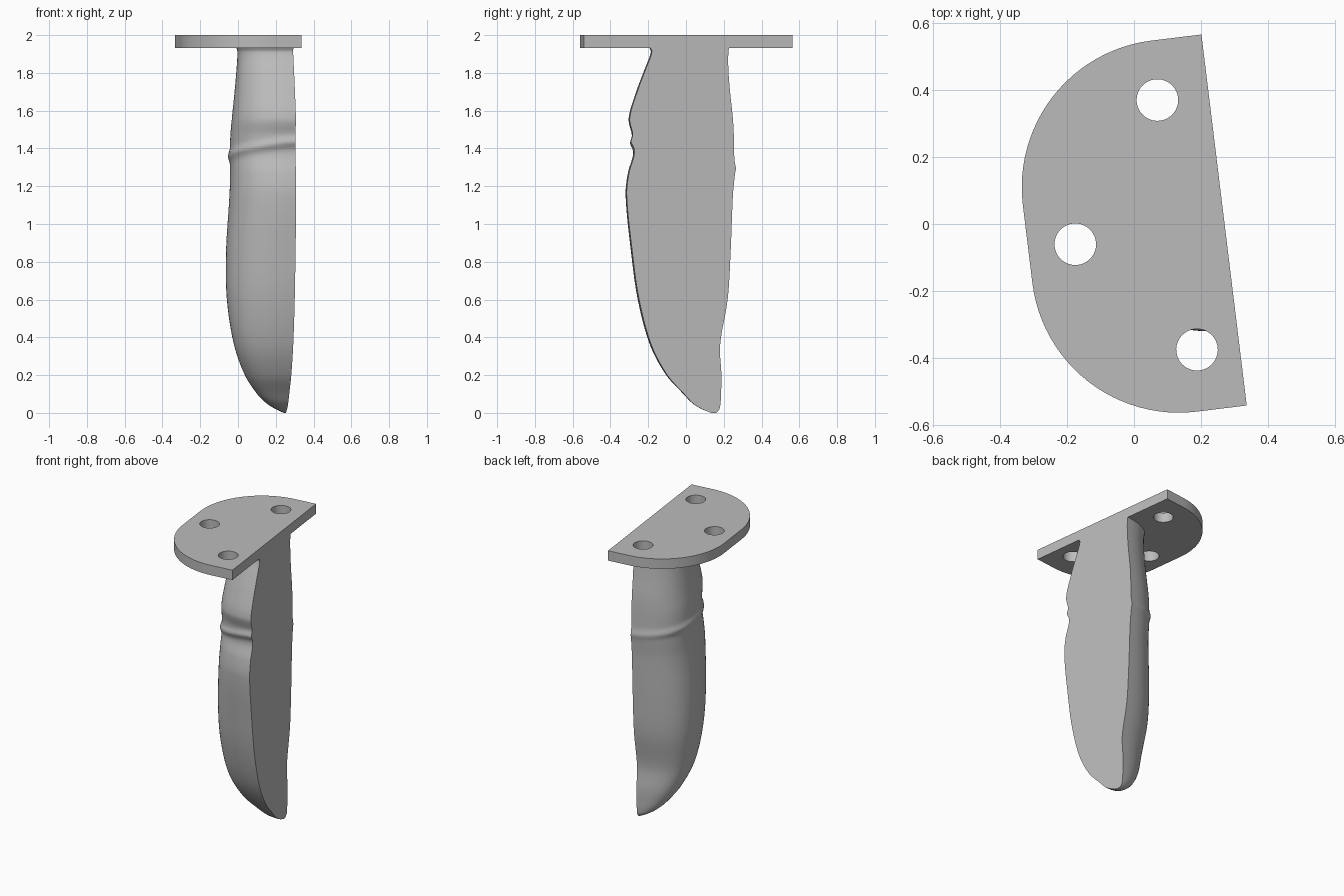
import bpy, bmesh
from math import sin, cos, pi, exp, copysign

cube = bpy.data.objects.get("Cube")
if cube:
    bpy.data.objects.remove(cube)

# Plain grey for everything
grey = bpy.data.materials.new("plain_grey")
grey.use_nodes = True
colour = (0.5, 0.5, 0.5, 1)
grey.diffuse_color = colour
grey.node_tree.nodes["Principled BSDF"].inputs["Base Color"].default_value = colour

# Local frame: origin on the cut plane, y along the cut, -x into the body
CUT_X, CUT_TURN = 0.27, 0.1215
PLATE_BOTTOM, PLATE_TOP = 1.932, 2.0


def add_part(name, mesh):
    """Place a mesh in the turned frame of the flat cut and shade it."""
    part = bpy.data.objects.new(name, mesh)
    bpy.context.collection.objects.link(part)
    part.location.x = CUT_X
    part.rotation_euler.z = CUT_TURN
    mesh.materials.clear()
    mesh.materials.append(grey)
    bpy.ops.object.select_all(action='DESELECT')
    part.select_set(True)
    bpy.context.view_layer.objects.active = part
    bpy.ops.object.shade_smooth_by_angle(angle=0.6)
    return part


# Mounting plate: rounded half outline with three drilled holes
def arc(cx, cy, radius, start, end, steps):
    angles = [start + (end - start) * i / steps for i in range(steps + 1)]
    return [(cx + radius * cos(a), cy + radius * sin(a)) for a in angles]


MID, HALF, BEND = 0.012, 0.557, 0.44
reach = HALF - BEND
outline = [(0, MID - HALF), (0, MID + HALF)]
outline += arc(-0.15, MID + reach, BEND, pi / 2, pi, 24)
outline += arc(-0.15, MID - reach, BEND, pi, 1.5 * pi, 24)
holes = [(-0.154, 0.391), (-0.449, -0.006), (-0.127, -0.362)]
loops = [outline] + [arc(x, y, 0.062, 0, 2 * pi, 40)[:-1] for x, y in holes]

curve = bpy.data.curves.new("plate_outline", 'CURVE')
curve.dimensions = '2D'
curve.fill_mode = 'BOTH'
curve.extrude = (PLATE_TOP - PLATE_BOTTOM) / 2
for loop in loops:
    spline = curve.splines.new('POLY')
    spline.points.add(len(loop) - 1)
    for point, (x, y) in zip(spline.points, loop):
        point.co = (x, y, 0, 1)
    spline.use_cyclic_u = True
helper = bpy.data.objects.new("plate_outline", curve)
bpy.context.collection.objects.link(helper)
plate_mesh = bpy.data.meshes.new_from_object(
    helper.evaluated_get(bpy.context.evaluated_depsgraph_get()))
bpy.data.objects.remove(helper)
bm = bmesh.new()
bm.from_mesh(plate_mesh)
bmesh.ops.remove_doubles(bm, verts=bm.verts, dist=0.0001)
bmesh.ops.recalc_face_normals(bm, faces=bm.faces)
bm.to_mesh(plate_mesh)
bm.free()
plate = add_part("mounting_plate", plate_mesh)
plate.location.z = (PLATE_TOP + PLATE_BOTTOM) / 2

# Grip stations: height, front edge, back edge, depth behind the cut
STATIONS = [
    (0, .135, .162, .01), (.02, .085, .178, .055), (.05, .038, .184, .105),
    (.1, -.01, .187, .158), (.2, -.1, .189, .228), (.36, -.185, .182, .291),
    (.6, -.25, .222, .33), (.85, -.286, .238, .335), (1.15, -.316, .25, .317),
    (1.27, -.304, .26, .312), (1.37, -.276, .257, .312),
    (1.47, -.282, .255, .31), (1.56, -.3, .25, .303), (1.7, -.26, .235, .288),
    (1.82, -.215, .226, .276), (1.91, -.182, .226, .27),
    (1.94, -.194, .232, .278)]


def slope(i, k):
    a, b = STATIONS[max(i - 1, 0)], STATIONS[min(i + 1, len(STATIONS) - 1)]
    return (b[k] - a[k]) / (b[0] - a[0])


def station(i, t):
    """Smooth blend between station i and the next one."""
    a, b = STATIONS[i], STATIONS[i + 1]
    h = b[0] - a[0]
    row = [a[0] + h * t]
    for k in (1, 2, 3):
        row.append((2 * t**3 - 3 * t**2 + 1) * a[k] + (3 * t**2 - 2 * t**3) * b[k]
                   + h * ((t**3 - 2 * t**2 + t) * slope(i, k)
                          + (t**3 - t**2) * slope(i + 1, k)))
    return row


def power(value, roundness):
    return copysign(abs(value) ** (2 / roundness), value)


# Grip: lofted half sections with a slanted raised band
SIDES = 36
rows = []
for i in range(len(STATIONS) - 1):
    steps = 14 if 1.2 < STATIONS[i][0] < 1.5 else 6
    rows += [station(i, s / steps) for s in range(steps)]
rows.append(list(STATIONS[-1]))

bm = bmesh.new()
rings = []
for z, front, back, depth in rows:
    ring = []
    for s in range(SIDES + 1):
        t = s / SIDES
        c, d = -cos(pi * t), sin(pi * t) if 0 < s < SIDES else 0
        band = 0.015 * (1 - 0.6 * t) * exp(-((z - 1.435 + 0.14 * t) / 0.026) ** 2)
        y = (front + back) / 2 + power(c, 2.5) * ((back - front) / 2 + band)
        x = -power(d, 2.5) * (depth + band)
        ring.append(bm.verts.new((x, y, z)))
    rings.append(ring)
for low, high in zip(rings, rings[1:]):
    for s in range(SIDES + 1):
        n = (s + 1) % (SIDES + 1)
        bm.faces.new((low[s], low[n], high[n], high[s]))
bm.faces.new(rings[0])
bm.faces.new(rings[-1])
bmesh.ops.recalc_face_normals(bm, faces=bm.faces)
grip_mesh = bpy.data.meshes.new("grip")
bm.to_mesh(grip_mesh)
bm.free()
add_part("grip", grip_mesh)
